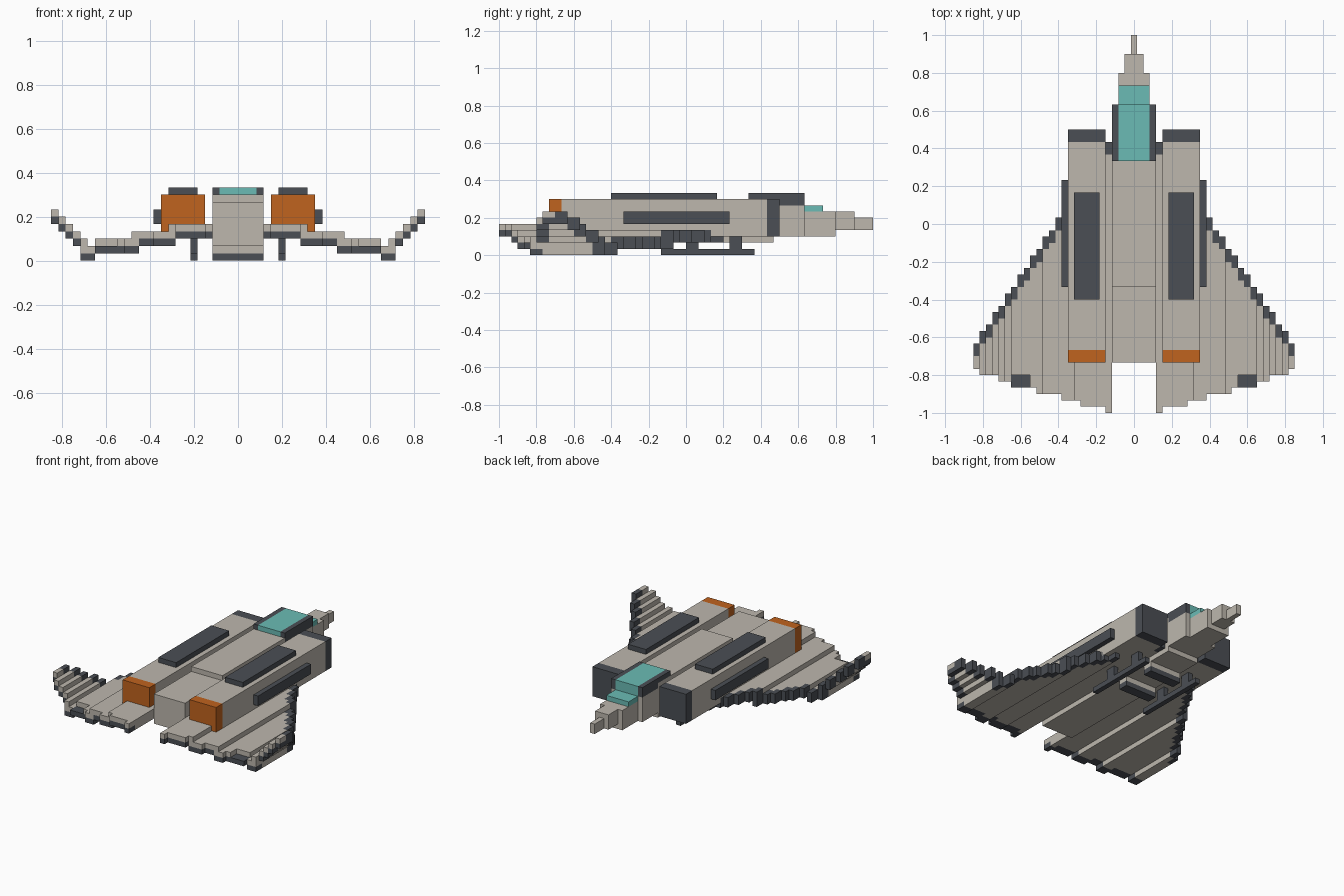
import bpy, bmesh
from mathutils import Vector

if "Cube" in bpy.data.objects:
    bpy.data.objects.remove(bpy.data.objects["Cube"])

U = 1 / 30  # size of one block


def material(name, rgb):
    m = bpy.data.materials.new(name)
    m.use_nodes = True
    m.diffuse_color = (*rgb, 1)
    bsdf = m.node_tree.nodes["Principled BSDF"]
    bsdf.inputs["Base Color"].default_value = (*rgb, 1)
    bsdf.inputs["Roughness"].default_value = 0.8
    return m


MATS = [material("warm_grey", (0.51, 0.475, 0.42)),
        material("charcoal", (0.069, 0.077, 0.089)),
        material("orange", (0.53, 0.125, 0.013)),
        material("teal_glass", (0.145, 0.50, 0.46))]
GREY, DARK, ORANGE, TEAL = range(4)


def part(name, boxes, side=1):
    """One object from boxes (x0, x1, y0, y1, z0, z1, colour) in block units."""
    bm = bmesh.new()
    used = sorted({b[6] for b in boxes})
    for x0, x1, y0, y1, z0, z1, col in boxes:
        geo = bmesh.ops.create_cube(bm, size=1)
        size = Vector((x1 - x0, y1 - y0, z1 - z0))
        mid = Vector((side * (x0 + x1), y0 + y1, z0 + z1)) / 2
        for v in geo["verts"]:
            v.co = Vector(a * b for a, b in zip(v.co, size)) + mid
            v.co *= U
        for f in {f for v in geo["verts"] for f in v.link_faces}:
            f.material_index = used.index(col)
    me = bpy.data.meshes.new(name)
    bm.to_mesh(me)
    bm.free()
    for c in used:
        me.materials.append(MATS[c])
    ob = bpy.data.objects.new(name, me)
    bpy.context.collection.objects.link(ob)
    return ob


# Fuselage and stepped nose
part("fuselage", [(-3.5, 3.5, -10, 14, 2, 9, GREY),
                  (-3.5, 3.5, -22, -10, 2, 8, GREY),
                  (-3.5, 3.5, 14, 19, 3, 8, GREY)])
part("nose", [(-2.5, 2.5, 19, 24, 3, 7, GREY),
              (-1.5, 1.5, 24, 27, 4, 7, GREY),
              (-0.5, 0.5, 27, 30, 4, 6, GREY)])

# Canopy and windscreen
part("canopy", [(-2.5, 2.5, 10, 19, 8, 10, TEAL)])
part("windscreen", [(-2.5, 2.5, 19, 22, 7, 8, TEAL)])

# Belly supports
for n, y in (("rear", 0), ("front", 7)):
    part(n + "_belly_support", [(-3.5, 3.5, y, y + 2, 1, 2, GREY),
                                (-3.5, 3.5, y, y + 2, 0, 1, DARK)])

# Wing columns: first, last, bottom, top, trailing y
COLUMNS = [(4, 4, 3, 5, -30), (5, 8, 3, 5, -29), (9, 9, 2, 5, -28),
           (10, 11, 2, 4, -28), (12, 13, 2, 4, -27), (14, 14, 1, 4, -27),
           (15, 15, 1, 3, -27), (16, 19, 1, 3, -26), (20, 20, 0, 2, -25),
           (21, 21, 0, 3, -25), (22, 22, 2, 4, -24), (23, 23, 3, 5, -24),
           (24, 24, 4, 6, -24), (25, 25, 5, 7, -23)]


def wing_boxes():
    boxes = []
    for first, last, b, t, rear in COLUMNS:
        for i in range(first, last + 1):
            x0, x1 = i - 0.5, i + 0.5
            lead = min(13, 1 - round((i - 12) * 20 / 13))
            edge = lead
            # dark leading edge
            if i == 4 or i >= 9:
                edge = lead - 2
                boxes.append((x0, x1, edge, lead, b, t, DARK))
            # lower layer with dark trailing rim, upper layer above it
            boxes.append((x0, x1, rear, rear + 2, b, b + 1, DARK))
            boxes.append((x0, x1, rear + 2, edge, b, b + 1, GREY))
            top_rear = rear + 2 if 17 <= i <= 19 else rear
            boxes.append((x0, x1, top_rear, edge, b + 1, t, GREY))
    return boxes


# Mirrored parts
for label, s in (("left", 1), ("right", -1)):
    part(label + "_wing", wing_boxes(), s)
    part(label + "_canopy_frame", [(2.5, 3.5, 10, 19, 8, 10, DARK)], s)
    part(label + "_engine", [(4.5, 10.5, -20, 13, 3, 9, GREY)], s)
    part(label + "_intake", [(4.5, 10.5, 13, 15, 3, 9, DARK)], s)
    part(label + "_exhaust", [(4.5, 10.5, -22, -20, 4, 9, ORANGE)], s)
    part(label + "_engine_top_panel", [(5.5, 9.5, -12, 5, 9, 10, DARK)], s)
    part(label + "_engine_side_panel", [(10.5, 11.5, -10, 7, 5, 7, DARK)], s)
    part(label + "_skid", [(5.5, 6.5, -4, 11, 0, 1, DARK),
                           (5.5, 6.5, 0, 2, 1, 3, DARK),
                           (5.5, 6.5, 7, 9, 1, 3, DARK)], s)
